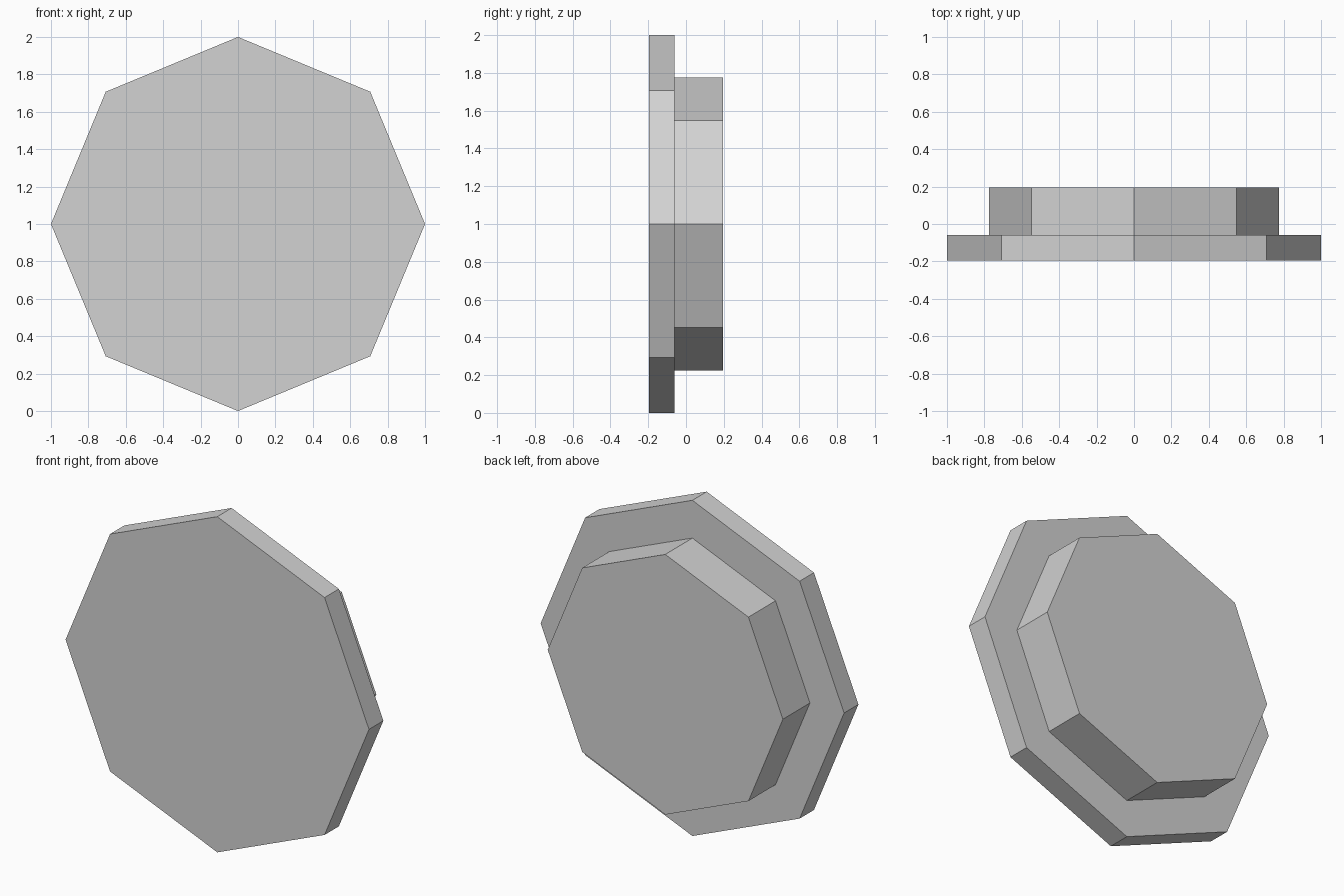
import bpy
from math import pi

cube = bpy.data.objects.get("Cube")
if cube:
    bpy.data.objects.remove(cube, do_unlink=True)

# Plain grey material
grey = bpy.data.materials.new("light_grey")
grey.use_nodes = True
colour = (0.65, 0.65, 0.65, 1)
grey.diffuse_color = colour
grey.node_tree.nodes["Principled BSDF"].inputs["Base Color"].default_value = colour


def octagon_disc(name, radius, y_front, y_back):
    """Eight-sided disc on the y axis, with a corner at the top."""
    bpy.ops.mesh.primitive_cylinder_add(
        vertices=8, radius=radius, depth=y_back - y_front,
        location=(0, (y_front + y_back) / 2, 1), rotation=(pi / 2, 0, 0))
    disc = bpy.context.object
    disc.name = name
    disc.data.materials.append(grey)
    bpy.ops.object.shade_flat()


# Wide front flange and the narrower hub behind it
octagon_disc("wheel_flange", 1.0, -0.195, -0.06)
octagon_disc("wheel_hub", 0.775, -0.06, 0.195)
